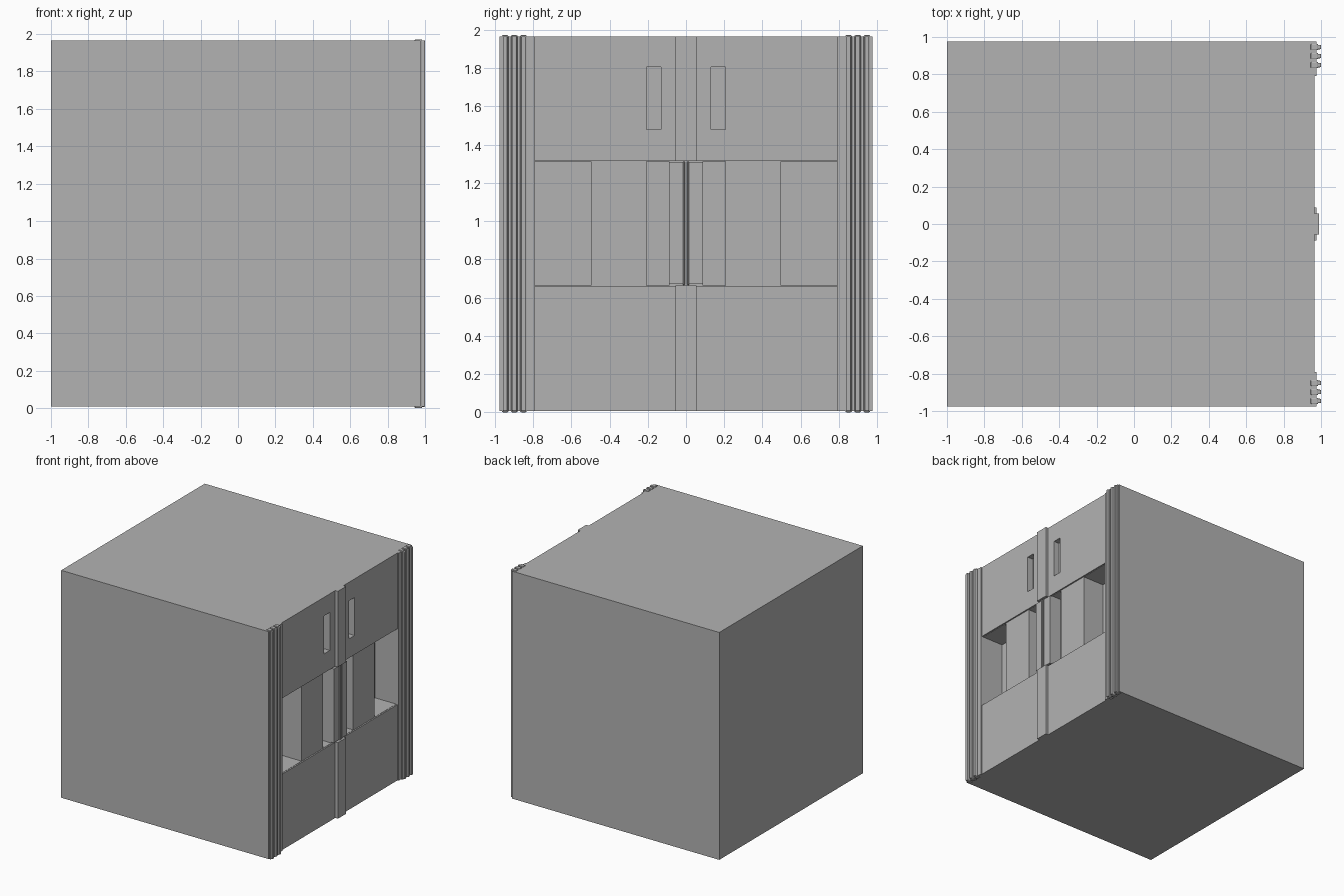
import bpy, bmesh

if "Cube" in bpy.data.objects:
    bpy.data.objects.remove(bpy.data.objects["Cube"])

grey = bpy.data.materials.new("plain grey")
grey.diffuse_color = (0.45, 0.45, 0.45, 1)
grey.use_nodes = True
grey.node_tree.nodes["Principled BSDF"].inputs["Base Color"].default_value = grey.diffuse_color


def box(name, x, y, z, bevel=0.0, segs=2):
    """Box from (min, max) ranges on each axis, with optional bevel."""
    bm = bmesh.new()
    bmesh.ops.create_cube(bm, size=1)
    for v in bm.verts:
        for i, (lo, hi) in enumerate((x, y, z)):
            v.co[i] = lo if v.co[i] < 0 else hi
    if bevel:
        bmesh.ops.bevel(bm, geom=bm.edges[:], offset=bevel, segments=segs,
                        profile=0.5, affect='EDGES')
    me = bpy.data.meshes.new(name)
    bm.to_mesh(me)
    bm.free()
    me.materials.append(grey)
    ob = bpy.data.objects.new(name, me)
    bpy.context.collection.objects.link(ob)
    return ob


def sided(s, lo, hi):
    """Mirror a y range to the side s."""
    return (lo, hi) if s > 0 else (-hi, -lo)


# Main block
body = box("main_block", (-1, 0.975), (-0.976, 0.976), (0.008, 1.965))


def cut(name, x, y, z):
    c = box(name, x, y, z)
    c.hide_render = True
    c.hide_viewport = True
    c.display_type = 'WIRE'
    m = body.modifiers.new(name, 'BOOLEAN')
    m.operation = 'DIFFERENCE'
    m.solver = 'EXACT'
    m.object = c
    return c


# Recessed door face and middle band
cutters = [cut("door_recess_cutter", (0.965, 1.1), (-0.79, 0.79), (-0.1, 2.1)),
           cut("band_cutter", (0.953, 1.1), (-0.79, 0.79), (0.66, 1.313))]

# Window openings, inner slots and handle slots
for s in (-1, 1):
    cutters += [
        cut("window_cutter", (0.75, 1.1), sided(s, 0.497, 0.789), (0.662, 1.311)),
        cut("slot_cutter", (0.86, 1.1), sided(s, 0.09, 0.206), (0.662, 1.311)),
        cut("handle_cutter", (0.91, 1.1), sided(s, 0.13, 0.206), (1.478, 1.805))]

# Bake the cuts into the block and drop the cutters
bpy.context.view_layer.update()
dg = bpy.context.evaluated_depsgraph_get()
mesh = bpy.data.meshes.new_from_object(body.evaluated_get(dg))
body.modifiers.clear()
body.data = mesh
for c in cutters:
    bpy.data.objects.remove(c)

# Central cover strips above and below the band
box("lower_center_strip", (0.95, 0.99), (-0.056, 0.056), (0.008, 0.662))
box("upper_center_strip", (0.95, 0.99), (-0.056, 0.056), (1.313, 1.965))

for s in (-1, 1):
    # Door edge posts beside the central seam
    box("door_edge_post", (0.94, 0.975), sided(s, 0.016, 0.088), (0.67, 1.305))
    box("door_seal", (0.94, 0.983), sided(s, 0.006, 0.016), (0.665, 1.31), 0.003, 1)
    # Three rounded vertical ribs at each side
    for y in (0.85, 0.898, 0.946):
        box("corner_rib", (0.944, 0.985), sided(s, y - 0.017, y + 0.017),
            (0.0, 1.972), 0.006)
        box("rib_face", (0.97, 1.0), sided(s, y - 0.012, y + 0.012),
            (0.006, 1.966), 0.005)
